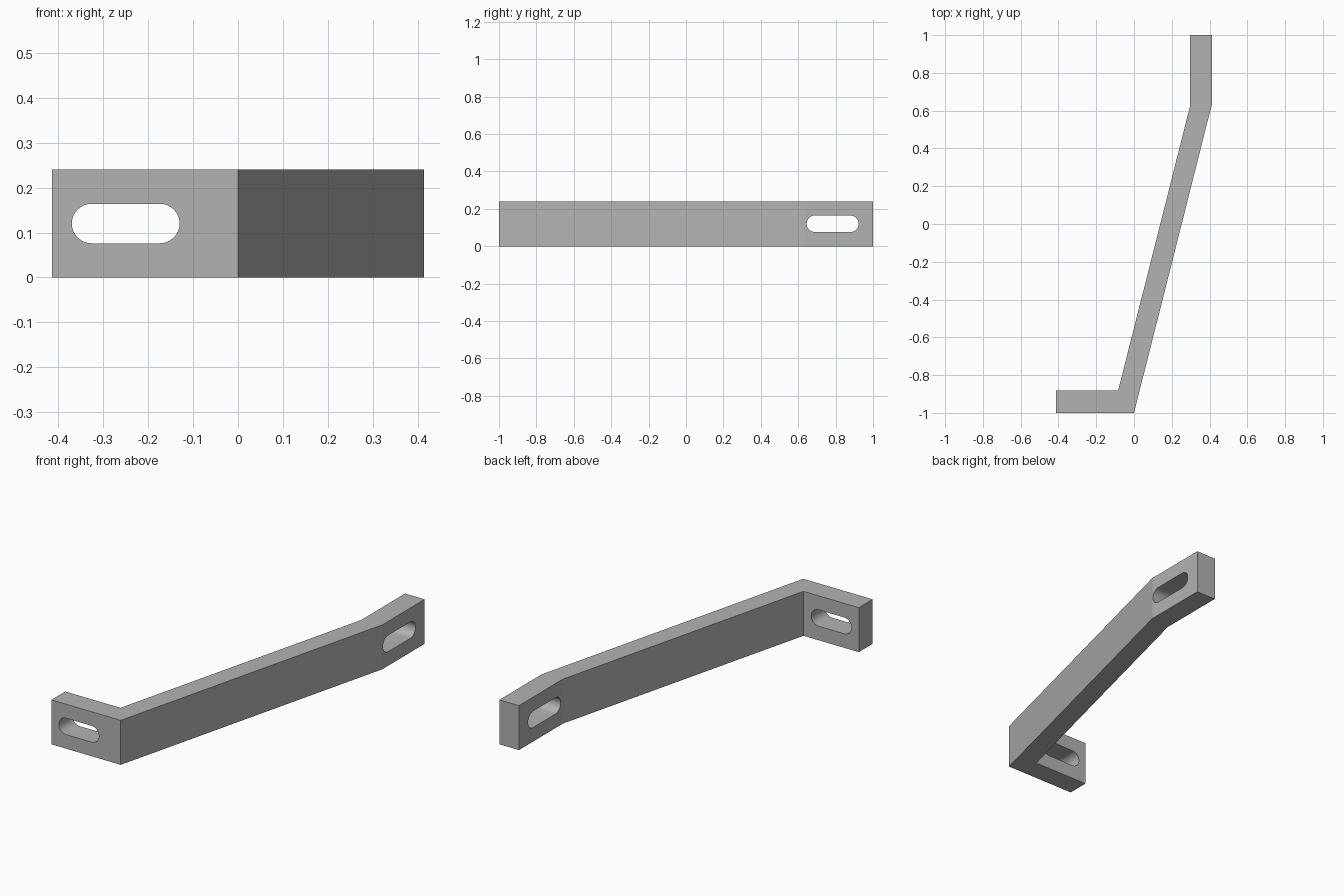
import bpy
import bmesh
import math
from mathutils import Matrix, Vector

cube = bpy.data.objects.get("Cube")
if cube:
    bpy.data.objects.remove(cube, do_unlink=True)

HEIGHT = 0.24

grey = bpy.data.materials.new("plain grey")
grey.use_nodes = True
colour = (0.45, 0.45, 0.45, 1)
grey.diffuse_color = colour
grey.node_tree.nodes["Principled BSDF"].inputs["Base Color"].default_value = colour


def extrude_profile(name, points, depth, matrix=Matrix()):
    """Prism: outline in the XY plane pushed along Z, then placed by matrix."""
    bm = bmesh.new()
    face = bm.faces.new([bm.verts.new((x, y, 0)) for x, y in points])
    pushed = bmesh.ops.extrude_face_region(bm, geom=[face])["geom"]
    bmesh.ops.translate(bm, vec=(0, 0, depth),
                        verts=[v for v in pushed if isinstance(v, bmesh.types.BMVert)])
    bm.transform(matrix)
    bmesh.ops.recalc_face_normals(bm, faces=bm.faces)
    mesh = bpy.data.meshes.new(name)
    bm.to_mesh(mesh)
    bm.free()
    mesh.materials.append(grey)
    obj = bpy.data.objects.new(name, mesh)
    bpy.context.collection.objects.link(obj)
    return obj


def slot_outline(length, radius, steps=16):
    """Rounded slot: two half circles joined by straight sides."""
    points = []
    for side in (1, -1):
        for i in range(steps + 1):
            a = math.pi * (i / steps - 0.5)
            points.append((side * (length / 2 - radius + radius * math.cos(a)),
                           side * radius * math.sin(a)))
    return points


# Bent bar, seen from above
bracket = extrude_profile("bent_bracket", [
    (-0.414, -1), (0, -1), (0.414, 0.64), (0.414, 1),
    (0.297, 1), (0.297, 0.625), (-0.084, -0.882), (-0.414, -0.882)], HEIGHT)

# Slot cutters: name, centre, length, turn that aims the cut through the end
cutters = [
    ("foot_slot_cutter", (-0.25, -0.94, HEIGHT / 2), 0.24, Matrix.Rotation(math.pi / 2, 4, "X")),
    ("end_slot_cutter", (0.355, 0.784, HEIGHT / 2), 0.278,
     Matrix.Rotation(math.pi / 2, 4, "Z") @ Matrix.Rotation(math.pi / 2, 4, "X")),
]
for name, centre, length, turn in cutters:
    place = Matrix.Translation(Vector(centre)) @ turn @ Matrix.Translation((0, 0, -0.1))
    cutter = extrude_profile(name, slot_outline(length, 0.044), 0.2, place)
    cutter.hide_render = True
    cut = bracket.modifiers.new(name, "BOOLEAN")
    cut.operation = "DIFFERENCE"
    cut.solver = "EXACT"
    cut.object = cutter
    bpy.context.view_layer.objects.active = bracket
    bpy.ops.object.modifier_apply(modifier=cut.name)
    bpy.data.objects.remove(cutter, do_unlink=True)

# Smooth slot ends, crisp bar edges
bpy.ops.object.select_all(action="DESELECT")
bracket.select_set(True)
bpy.context.view_layer.objects.active = bracket
bpy.ops.object.shade_smooth_by_angle(angle=math.radians(12))
